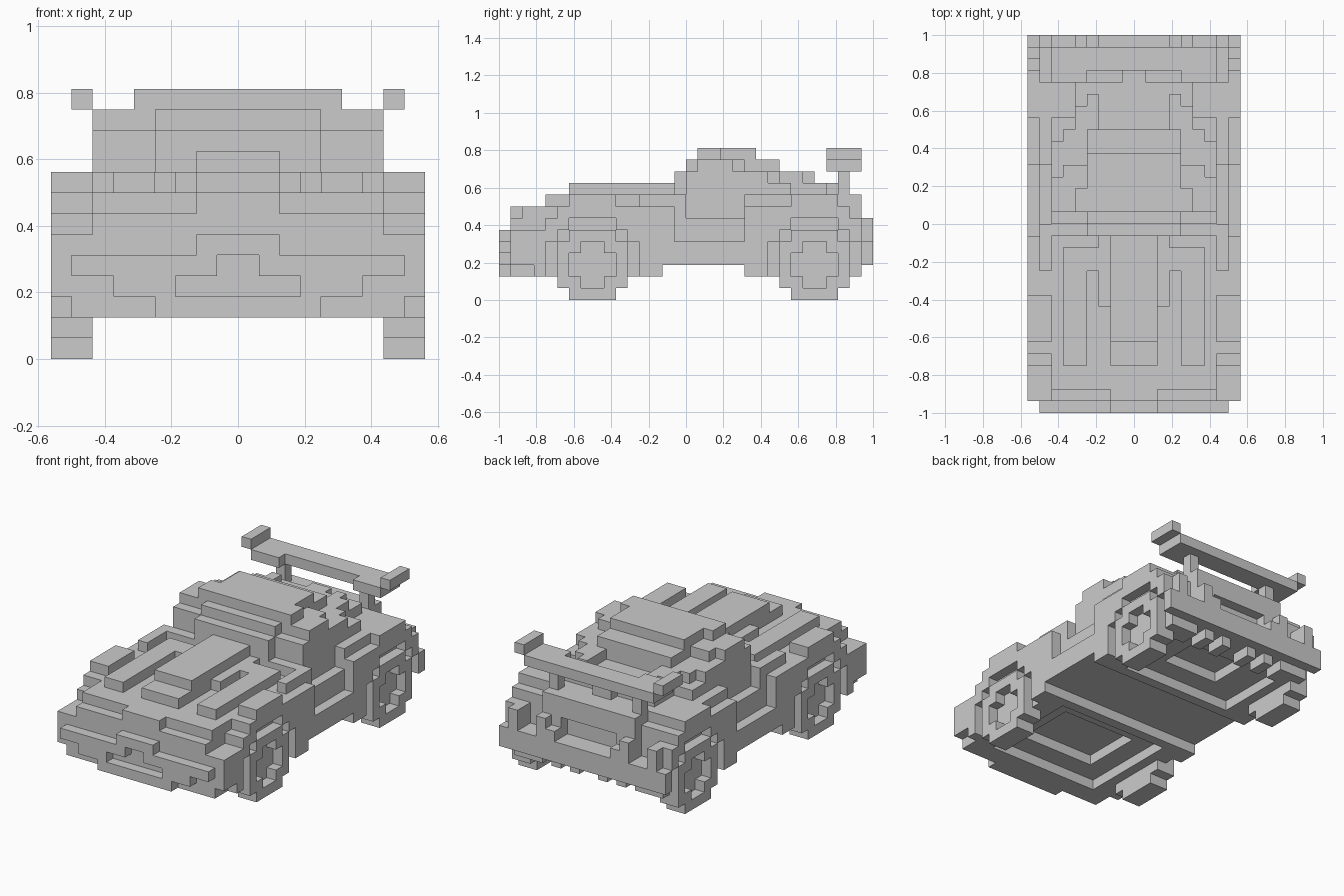
import bpy
import bmesh
from mathutils import Vector

if "Cube" in bpy.data.objects:
    bpy.data.objects.remove(bpy.data.objects["Cube"], do_unlink=True)

UNIT = 1 / 16

grey = bpy.data.materials.new("plain grey")
grey.use_nodes = True
grey.diffuse_color = (0.6, 0.6, 0.6, 1)
grey.node_tree.nodes["Principled BSDF"].inputs["Base Color"].default_value = grey.diffuse_color


class Part:
    """A block-built part; every box is mirrored from the left to the right side."""

    def __init__(self, name):
        self.name = name
        self.cells = set()

    def block(self, x, y, z):
        half = {(i, j, k) for i in range(*x) for j in range(*y) for k in range(*z)}
        return half | {(-i - 1, j, k) for i, j, k in half}

    def fill(self, x, y, z):
        self.cells |= self.block(x, y, z)

    def carve(self, x, y, z):
        self.cells -= self.block(x, y, z)

    def build(self, solid):
        bm = bmesh.new()
        corners = {}

        def corner(point):
            key = tuple(round(c) for c in point)
            if key not in corners:
                corners[key] = bm.verts.new(Vector(key) * UNIT)
            return corners[key]

        # one square for each side of a cell that no other cell covers
        for cell in sorted(self.cells):
            for axis in range(3):
                for side in (0, 1):
                    beside = list(cell)
                    beside[axis] += 2 * side - 1
                    if tuple(beside) in solid:
                        continue
                    start = Vector(cell)
                    start[axis] += side
                    u, v = Vector((0, 0, 0)), Vector((0, 0, 0))
                    u[(axis + 1) % 3] = v[(axis + 2) % 3] = 1
                    loop = [start, start + u, start + u + v, start + v]
                    if not side:
                        loop.reverse()
                    bm.faces.new([corner(p) for p in loop])
        mesh = bpy.data.meshes.new(self.name)
        bm.to_mesh(mesh)
        bm.free()
        mesh.materials.append(grey)
        part = bpy.data.objects.new(self.name, mesh)
        bpy.context.collection.objects.link(part)


# Main body: nose, sills, doors and tail
body = Part("body")
body.fill(x=(0, 9), y=(-15, -2), z=(2, 6))
body.fill(x=(0, 7), y=(-15, -2), z=(6, 7))
body.fill(x=(0, 7), y=(-14, -1), z=(7, 8))
body.fill(x=(0, 2), y=(-15, -14), z=(7, 8))
body.fill(x=(0, 9), y=(-2, 5), z=(3, 5))
body.fill(x=(0, 8), y=(-2, 5), z=(5, 7))
body.fill(x=(0, 9), y=(-2, -1), z=(5, 8))
body.fill(x=(7, 8), y=(-4, 0), z=(7, 9))
body.fill(x=(0, 7), y=(-1, 0), z=(7, 9))
body.fill(x=(0, 9), y=(5, 15), z=(2, 7))
body.fill(x=(0, 8), y=(5, 13), z=(7, 9))
body.fill(x=(0, 5), y=(13, 15), z=(7, 9))

# Stepped fenders
body.fill(x=(7, 9), y=(-12, -2), z=(6, 7))
body.fill(x=(7, 9), y=(-11, -2), z=(7, 8))
body.fill(x=(7, 9), y=(-10, -6), z=(8, 9))
body.fill(x=(5, 9), y=(5, 14), z=(7, 8))
body.fill(x=(8, 9), y=(9, 13), z=(8, 9))
body.carve(x=(8, 9), y=(-15, -13), z=(2, 3))

# Wheel arches, one block wider than the wheels
for mid in (-8, 11):
    body.carve(x=(7, 9), y=(mid - 3, mid + 3), z=(0, 6))
    body.carve(x=(8, 9), y=(mid - 4, mid + 4), z=(2, 5))
    body.carve(x=(8, 9), y=(mid - 2, mid + 2), z=(6, 7))

# Sunken panels of the underside
body.carve(x=(0, 6), y=(-13, -3), z=(2, 3))
body.carve(x=(0, 4), y=(-11, -5), z=(3, 4))
body.carve(x=(0, 6), y=(6, 15), z=(2, 3))
body.carve(x=(0, 3), y=(8, 12), z=(3, 4))

# Diffuser fins
for fin in (1, 3, 5):
    body.fill(x=(fin, fin + 1), y=(13, 15), z=(2, 3))

# Tail recess behind the guards
body.carve(x=(0, 7), y=(14, 15), z=(5, 7))
body.fill(x=(3, 5), y=(14, 15), z=(5, 7))

# Bonnet with side strips and a raised middle
bonnet = Part("bonnet")
bonnet.fill(x=(4, 6), y=(-12, -2), z=(8, 9))
bonnet.fill(x=(3, 4), y=(-4, -2), z=(8, 9))
bonnet.fill(x=(0, 2), y=(-12, -1), z=(8, 9))
bonnet.fill(x=(2, 3), y=(-7, -1), z=(8, 9))
bonnet.fill(x=(0, 2), y=(-10, -1), z=(9, 10))

# Cabin: windscreen stepping out ahead of the pillars, roof and rear window
cabin = Part("cabin")
cabin.fill(x=(0, 4), y=(-1, 0), z=(9, 11))
cabin.fill(x=(0, 4), y=(0, 1), z=(11, 12))
cabin.fill(x=(0, 7), y=(0, 7), z=(7, 11))
cabin.fill(x=(0, 6), y=(7, 8), z=(9, 11))
cabin.fill(x=(0, 7), y=(7, 9), z=(9, 10))
cabin.fill(x=(0, 5), y=(8, 10), z=(9, 11))
cabin.fill(x=(0, 4), y=(10, 11), z=(9, 11))
cabin.fill(x=(0, 5), y=(10, 12), z=(9, 10))
cabin.fill(x=(0, 1), y=(12, 13), z=(9, 10))
cabin.carve(x=(0, 3), y=(8, 11), z=(10, 11))
cabin.fill(x=(0, 7), y=(1, 4), z=(11, 12))
cabin.fill(x=(0, 6), y=(4, 5), z=(11, 12))
cabin.fill(x=(0, 4), y=(5, 8), z=(11, 12))
cabin.fill(x=(0, 4), y=(1, 6), z=(12, 13))
cabin.fill(x=(4, 5), y=(1, 3), z=(12, 13))

# Front bumper with a stepped air intake
front_bumper = Part("front_bumper")
front_bumper.fill(x=(0, 8), y=(-16, -15), z=(4, 5))
front_bumper.fill(x=(0, 6), y=(-16, -15), z=(3, 4))
front_bumper.fill(x=(0, 4), y=(-16, -15), z=(2, 3))
front_bumper.fill(x=(0, 2), y=(-16, -15), z=(5, 6))
front_bumper.carve(x=(0, 3), y=(-16, -15), z=(3, 4))
front_bumper.carve(x=(0, 1), y=(-16, -15), z=(4, 5))

# Rear bumper with upright guards
rear_bumper = Part("rear_bumper")
rear_bumper.fill(x=(0, 9), y=(15, 16), z=(3, 5))
rear_bumper.fill(x=(7, 8), y=(15, 16), z=(5, 7))
rear_bumper.fill(x=(4, 5), y=(15, 16), z=(5, 7))
rear_bumper.fill(x=(3, 4), y=(15, 16), z=(5, 6))

# Rear wing: posts, blade and end plates
wing = Part("rear_wing")
wing.fill(x=(4, 5), y=(13, 14), z=(9, 11))
wing.fill(x=(0, 7), y=(13, 15), z=(11, 12))
wing.fill(x=(4, 7), y=(12, 13), z=(11, 12))
wing.fill(x=(7, 8), y=(12, 15), z=(12, 13))

parts = [body, bonnet, cabin, front_bumper, rear_bumper, wing]

# Wheels: rounded tyres with a sunken cross-shaped hub
for name, mid in (("front_wheels", -8), ("rear_wheels", 11)):
    wheels = Part(name)
    wheels.fill(x=(7, 9), y=(mid - 2, mid + 2), z=(0, 6))
    wheels.fill(x=(7, 9), y=(mid - 3, mid + 3), z=(1, 5))
    wheels.carve(x=(8, 9), y=(mid - 1, mid + 1), z=(1, 5))
    wheels.carve(x=(8, 9), y=(mid - 2, mid + 2), z=(2, 4))
    parts.append(wheels)

solid = set().union(*(part.cells for part in parts))
for part in parts:
    part.build(solid)
